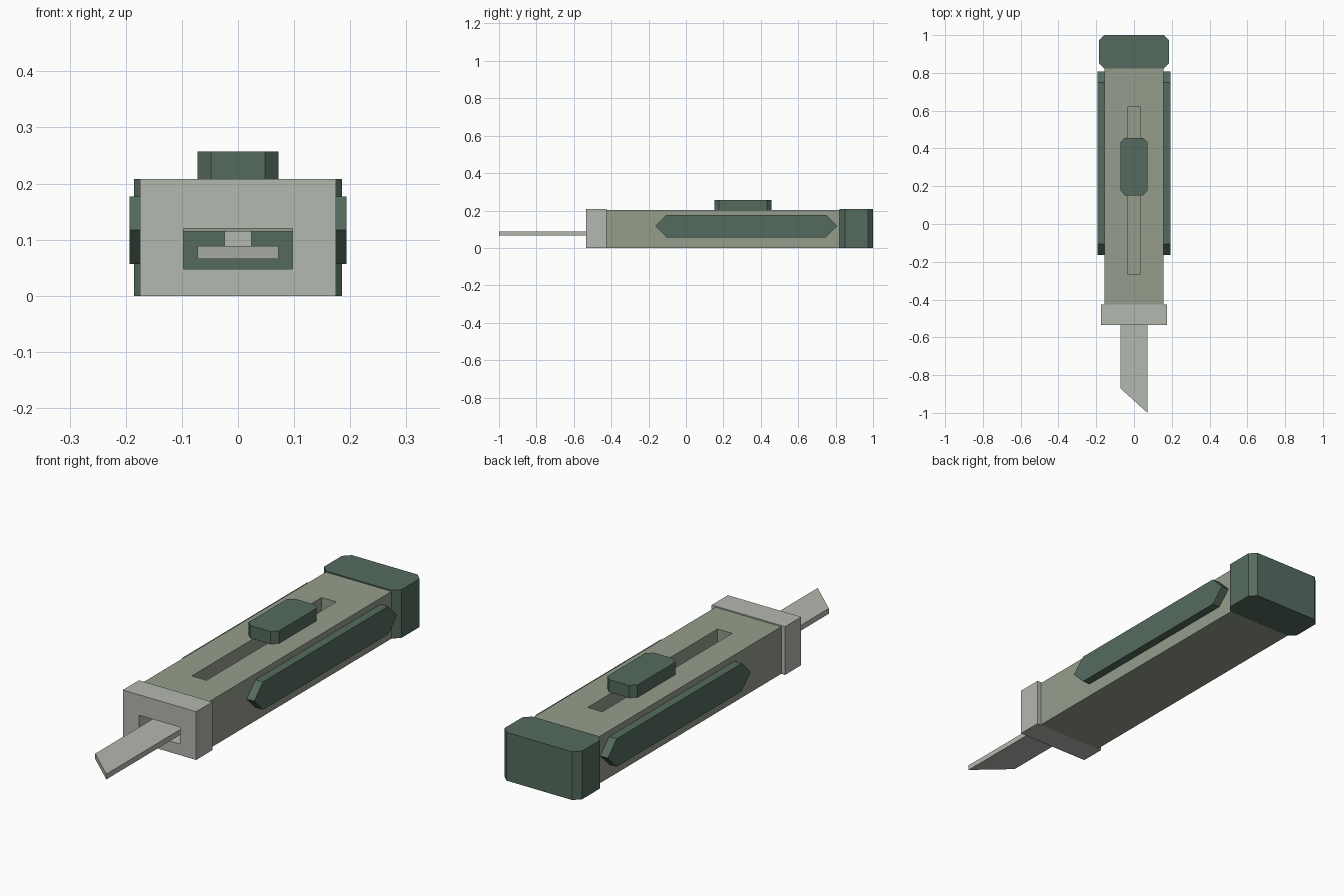
import bpy, bmesh

if "Cube" in bpy.data.objects:
    bpy.data.objects.remove(bpy.data.objects["Cube"])


def material(name, rgb):
    m = bpy.data.materials.new(name)
    m.diffuse_color = (*rgb, 1)
    m.use_nodes = True
    m.node_tree.nodes["Principled BSDF"].inputs["Base Color"].default_value = m.diffuse_color
    return m


olive = material("olive", (0.30, 0.34, 0.26))
green = material("dark_green", (0.091, 0.147, 0.114))
steel = material("pale_grey", (0.45, 0.48, 0.43))


def prism(name, outline, lo, hi, mat=None, axis="z"):
    """Extrude an outline: (x, y) along z, or (y, z) along x."""
    bm = bmesh.new()
    place = (lambda a, b: (a, b, lo)) if axis == "z" else (lambda a, b: (lo, a, b))
    face = bm.faces.new([bm.verts.new(place(a, b)) for a, b in outline])
    new = bmesh.ops.extrude_face_region(bm, geom=[face])["geom"]
    step = (0, 0, hi - lo) if axis == "z" else (hi - lo, 0, 0)
    bmesh.ops.translate(bm, vec=step, verts=[v for v in new if isinstance(v, bmesh.types.BMVert)])
    bmesh.ops.recalc_face_normals(bm, faces=bm.faces)
    mesh = bpy.data.meshes.new(name)
    bm.to_mesh(mesh)
    bm.free()
    ob = bpy.data.objects.new(name, mesh)
    bpy.context.collection.objects.link(ob)
    if mat:
        mesh.materials.append(mat)
    return ob


def rect(a0, a1, b0, b1, c=0.0):
    """Rectangle outline, with corners cut by c."""
    if c == 0:
        return [(a0, b0), (a1, b0), (a1, b1), (a0, b1)]
    return [(a0 + c, b0), (a1 - c, b0), (a1, b0 + c), (a1, b1 - c),
            (a1 - c, b1), (a0 + c, b1), (a0, b1 - c), (a0, b0 + c)]


def cut(ob, cutter):
    mod = ob.modifiers.new("cut", "BOOLEAN")
    mod.operation = "DIFFERENCE"
    mod.solver = "EXACT"
    mod.object = cutter
    bpy.context.view_layer.objects.active = ob
    bpy.ops.object.modifier_apply(modifier=mod.name)
    bpy.data.objects.remove(cutter)


# Hollow handle with the slider slot in its top
body = prism("handle_body", rect(-0.157, 0.157, -0.425, 0.822), 0, 0.203, olive)
cut(body, prism("tunnel_cutter", rect(-0.097, 0.097, -0.6, 0.9), 0.048, 0.115))
cut(body, prism("slot_cutter", rect(-0.035, 0.035, -0.265, 0.62), 0.08, 0.3))

# Front collar with the blade opening
collar = prism("front_collar", rect(-0.175, 0.175, -0.535, -0.425), 0, 0.208, steel)
cut(collar, prism("mouth_cutter", rect(-0.097, 0.097, -0.7, -0.3), 0.048, 0.12))

# End cap
prism("end_cap", rect(-0.185, 0.185, 0.822, 1.0, 0.028), 0, 0.208, green)

# Slanted blade
prism("blade", [(-0.072, -0.87), (0.072, -1.0), (0.072, -0.29), (-0.072, -0.29)],
      0.066, 0.089, steel)

# Thumb slider and the stem below it
prism("thumb_slider", rect(-0.072, 0.072, 0.152, 0.456, 0.024), 0.203, 0.257, green)
prism("slider_stem", rect(-0.024, 0.024, 0.25, 0.36), 0.066, 0.21, steel)

# Pointed side grips
grip = [(-0.165, 0.117), (-0.105, 0.057), (0.748, 0.057),
        (0.808, 0.117), (0.748, 0.177), (-0.105, 0.177)]
for side, s in (("left", -1), ("right", 1)):
    prism(side + "_grip", grip, s * 0.15, s * 0.193, green, axis="x")
